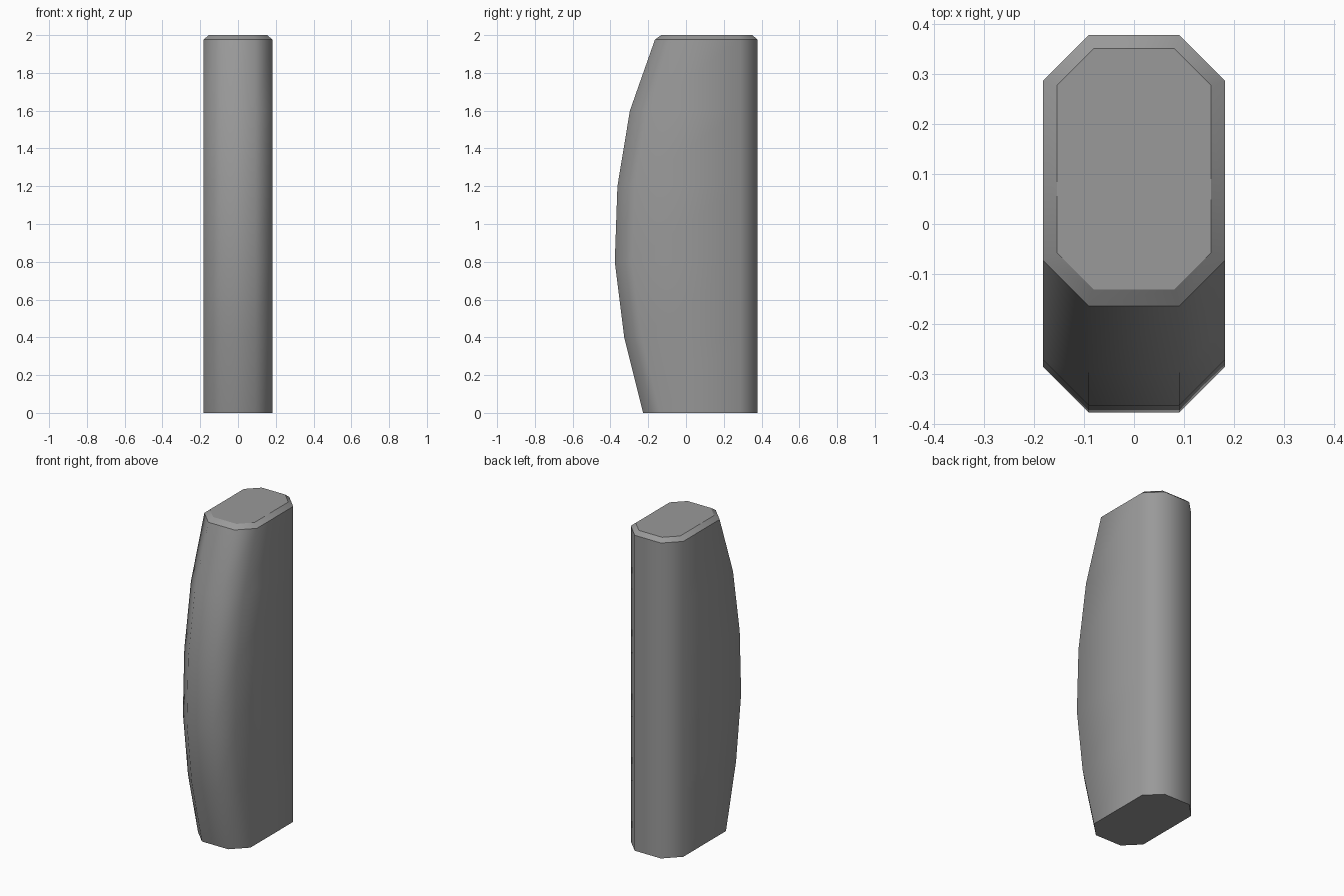
import bpy
import bmesh

cube = bpy.data.objects.get("Cube")
if cube:
    bpy.data.objects.remove(cube)

# Plain grey material
GREY = (0.32, 0.32, 0.32, 1)
mat = bpy.data.materials.new("grey")
mat.use_nodes = True
mat.diffuse_color = GREY
mat.node_tree.nodes["Principled BSDF"].inputs["Base Color"].default_value = GREY


def octagon(bm, z, half, front, back, cut):
    """Ring of a rectangle with its four corners cut off."""
    pts = [(half - cut, front), (half, front + cut), (half, back - cut), (half - cut, back)]
    pts += [(-x, y) for x, y in reversed(pts)]
    return [bm.verts.new((x, y, z)) for x, y in pts]


# Body: straight back, bowed front, lofted through level sections
HALF, BACK, CUT = 0.182, 0.378, 0.091
bow = [(0, -0.227), (0.4, -0.327), (0.8, -0.377), (1.2, -0.363), (1.6, -0.297), (1.977, -0.164)]
bm = bmesh.new()
rings = [octagon(bm, z, HALF, front, BACK, CUT) for z, front in bow]

# Bevelled top rim
rings.append(octagon(bm, 2, 0.154, -0.131, 0.351, 0.073))

for low, high in zip(rings, rings[1:]):
    for i in range(len(low)):
        j = (i + 1) % len(low)
        bm.faces.new((low[i], low[j], high[j], high[i]))
bm.faces.new(reversed(rings[0]))
bm.faces.new(rings[-1])
bmesh.ops.recalc_face_normals(bm, faces=bm.faces)

# Rounded sides, crisp edges around the base and the top rim
for face in bm.faces:
    face.smooth = True
for ring in (rings[0], rings[-2], rings[-1]):
    for edge in bm.edges:
        if all(v in ring for v in edge.verts):
            edge.smooth = False

mesh = bpy.data.meshes.new("bowed_block")
bm.to_mesh(mesh)
bm.free()
mesh.materials.append(mat)
block = bpy.data.objects.new("bowed_block", mesh)
bpy.context.collection.objects.link(block)
